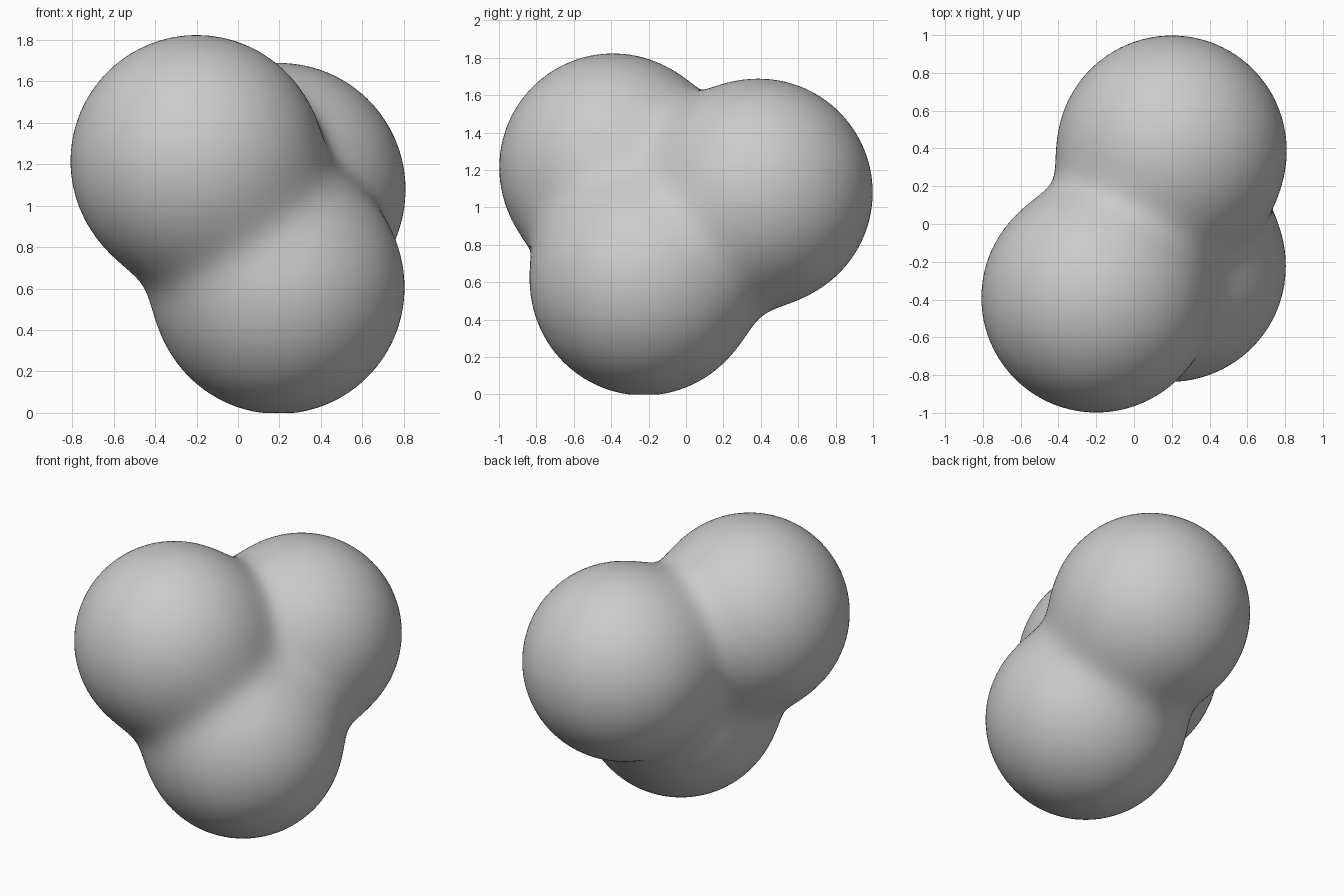
import bpy, bmesh, math
from mathutils import Vector

if "Cube" in bpy.data.objects:
    bpy.data.objects.remove(bpy.data.objects["Cube"])

# Three equal balls that melt into each other
BALLS = [Vector((-0.20, -0.39, 1.215)),   # upper front
         Vector((0.20, 0.39, 1.08)),      # upper back
         Vector((0.195, -0.225, 0.603))]  # lower front
RADIUS = 0.608
BLEND = 0.075


def distance(p):
    """Smoothly blended distance to the union of the balls."""
    return -BLEND * math.log(sum(math.exp((RADIUS - (p - c).length) / BLEND) for c in BALLS))


def surface_point(origin, direction):
    """Find where a ray from inside leaves the blended surface."""
    lo, hi = 0.0, 2.0
    for _ in range(18):
        mid = (lo + hi) / 2
        if distance(origin + direction * mid) < 0:
            lo = mid
        else:
            hi = mid
    return origin + direction * lo


# Inflate a sphere from the shared core out to the blended surface
core = sum(BALLS, Vector()) / len(BALLS)
bm = bmesh.new()
bmesh.ops.create_icosphere(bm, subdivisions=6, radius=1.0)
for v in bm.verts:
    v.co = surface_point(core, v.co.normalized())
    v.co.z = max(v.co.z, 0.0)          # slightly flattened foot
for f in bm.faces:
    f.smooth = True

mesh = bpy.data.meshes.new("blended_balls")
bm.to_mesh(mesh)
bm.free()
body = bpy.data.objects.new("blended_balls", mesh)
bpy.context.collection.objects.link(body)
